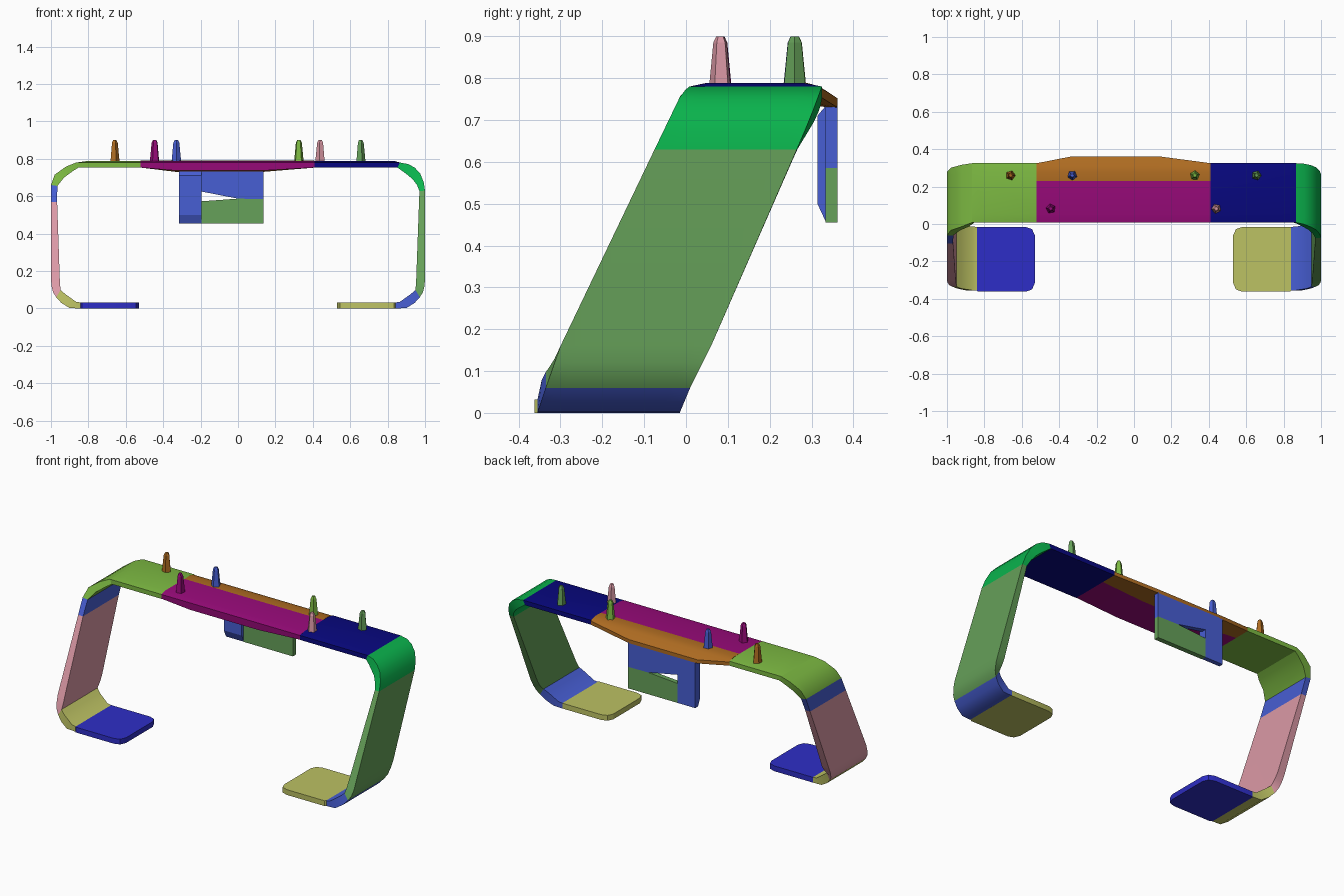
import bpy, bmesh, math

cube = bpy.data.objects.get("Cube")
if cube:
    bpy.data.objects.remove(cube, do_unlink=True)


def material(name, srgb):
    col = [((c + 0.055) / 1.055) ** 2.4 if c > 0.04 else c / 12.92 for c in srgb] + [1]
    m = bpy.data.materials.new(name)
    m.use_nodes = True
    m.diffuse_color = col
    m.node_tree.nodes["Principled BSDF"].inputs["Base Color"].default_value = col
    return m


LIME = material("lime green", (0.49, 0.73, 0.26))
ORANGE = material("burnt orange", (0.68, 0.42, 0.13))
BLUE = material("mid blue", (0.28, 0.37, 0.83))
MAGENTA = material("magenta", (0.60, 0.04, 0.48))
NAVY = material("navy", (0.03, 0.03, 0.50))
GREEN = material("bright green", (0.04, 0.70, 0.30))
SAGE = material("sage green", (0.40, 0.63, 0.35))
PINK = material("dusty pink", (0.86, 0.60, 0.65))
YELLOW = material("pale olive yellow", (0.74, 0.76, 0.39))
ROYAL = material("royal blue", (0.18, 0.18, 0.78))


def loft(name, rings, mat, angle=25):
    """Skin a closed solid through rings of equal point count."""
    bm = bmesh.new()
    vs = [[bm.verts.new(p) for p in r] for r in rings]
    n = len(rings[0])
    for a, b in zip(vs, vs[1:]):
        for i in range(n):
            j = (i + 1) % n
            bm.faces.new((a[i], a[j], b[j], b[i]))
    bm.faces.new(vs[0])
    bm.faces.new(vs[-1][::-1])
    bmesh.ops.recalc_face_normals(bm, faces=bm.faces)
    me = bpy.data.meshes.new(name)
    bm.to_mesh(me)
    bm.free()
    me.materials.append(mat)
    for p in me.polygons:
        p.use_smooth = True
    me.set_sharp_from_angle(angle=math.radians(angle))
    ob = bpy.data.objects.new(name, me)
    bpy.context.collection.objects.link(ob)
    return ob


def interp(z, table):
    for (z0, y0), (z1, y1) in zip(table, table[1:]):
        if z <= z1:
            return y0 + (y1 - y0) * (z - z0) / (z1 - z0)
    return table[-1][1]


# Front and back edges of the leaning band, as (z, y)
FRONT = [(0, -.355), (.06, -.335), (.16, -.30), (.63, -.075), (.765, -.01), (.78, .008)]
BACK = [(0, -.015), (.06, .01), (.16, .06), (.63, .265), (.70, .295), (.78, .325)]


def band(name, stations, mat, side=1):
    """Stations: outer x, outer z, inner x, inner z, crown height."""
    rings = []
    for ox, oz, ix, iz, crown in stations:
        f, b = interp(oz, FRONT), interp(oz, BACK)
        rings.append([(side * ox, f, oz), (side * ox, f + .045, oz + crown),
                      (side * ox, b - .045, oz + crown), (side * ox, b, oz),
                      (side * ix, b, iz), (side * ix, f, iz)])
    return loft(name, rings, mat, 35)


# Top corner, leg and foot corner stations on the +x side
flat = lambda x: (x, .78, x, .753, .009)
curve = [(.865, .78, .853, .753, 0), (.91, .772, .878, .735, 0), (.945, .753, .905, .715, 0),
         (.975, .72, .935, .69, 0), (.993, .675, .957, .66, 0)]
knee = (1, .63, .970, .628, 0)
shin = [(1, .16, .953, .16, 0), (.997, .12, .951, .13, 0), (.988, .085, .950, .11, 0)]
ankle = (.972, .06, .949, .098, 0)
foot = [ankle, (.945, .03, .925, .078, 0), (.90, .002, .865, .035, 0), (.84, 0, .84, .032, 0)]

# Left half of the band
band("left_top_plate", [flat(.41), flat(.835), curve[0]], NAVY)
band("left_top_corner", curve + [knee], GREEN)
band("left_leg", [knee] + shin + [ankle], SAGE)
band("left_foot_corner", foot, BLUE)

# Right half of the band, with a short blue cuff on the leg
cuff = (1, .57, .967, .57, 0)
rcurve = [curve[0], (.92, .758, .882, .735, 0), (.98, .715, .93, .70, 0), (1, .66, .966, .655, 0)]
band("right_top_plate", [flat(.52), flat(.80), rcurve[0]], LIME, -1)
band("right_top_corner", rcurve, LIME, -1)
band("right_leg_cuff", [rcurve[-1], cuff], BLUE, -1)
band("right_leg", [cuff] + shin + [ankle], PINK, -1)
band("right_foot_corner", foot, YELLOW, -1)

# Foot pads with clipped corners
for name, side, mat in (("left_foot_pad", 1, YELLOW), ("right_foot_pad", -1, ROYAL)):
    outline = [(.845, -.35), (.835, -.362), (.58, -.362), (.545, -.35), (.53, -.315),
               (.53, -.06), (.545, -.028), (.58, -.015), (.845, -.015)]
    loft(name, [[(side * x, y, z) for x, y in outline] for z in (0, .032)], mat)

# Centre of the top: stations are x, underside z, rear y, rear top z, rear bottom z
centre = [(-.52, .753, .325, .775, .753), (-.33, .737, .362, .752, .730),
          (.13, .737, .362, .752, .730), (.41, .753, .325, .775, .753)]
loft("centre_front_plate",
     [[(x, .01, zb), (x, .008, .78), (x, .05, .789), (x, .23, .789), (x, .23, zb)]
      for x, zb, *_ in centre], MAGENTA)
loft("centre_rear_plate",
     [[(x, .23, zb), (x, .23, .789), (x, .28, .791), (x, .318, .781), (x, yr, zt), (x, yr, zr)]
      for x, zb, yr, zt, zr in centre], ORANGE)

# Hanging bracket at the rear
loft("bracket_column",
     [[(-.315, y, z), (-.195, y, z), (-.195, .362, z), (-.315, .362, z)]
      for z, y in ((.455, .335), (.50, .314), (.71, .314), (.735, .335))], BLUE)
bar = [(-.195, .735), (.135, .735), (.135, .585), (0, .587), (-.195, .625)]
block = [(-.195, .455), (.135, .455), (.135, .585), (0, .587), (-.195, .573)]
for name, outline, mat in (("bracket_bar", bar, BLUE), ("bracket_block", block, SAGE)):
    loft(name, [[(x, y, z) for x, z in outline] for y in (.333, .362)], mat)

# Tapered five-sided studs on the top
studs = [("right_outer", -.66, .26, ORANGE), ("right_front", -.445, .082, MAGENTA),
         ("right_inner", -.33, .26, BLUE), ("left_inner", .325, .26, LIME),
         ("left_front", .44, .082, PINK), ("left_outer", .655, .26, SAGE)]
for k, (name, cx, cy, mat) in enumerate(studs):
    turn = k * .5
    loft("stud_" + name,
         [[(cx + r * math.cos(turn + i * math.tau / 5), cy + r * math.sin(turn + i * math.tau / 5), z)
           for i in range(5)] for r, z in ((.027, .783), (.017, .885), (.010, .90))], mat, 10)
